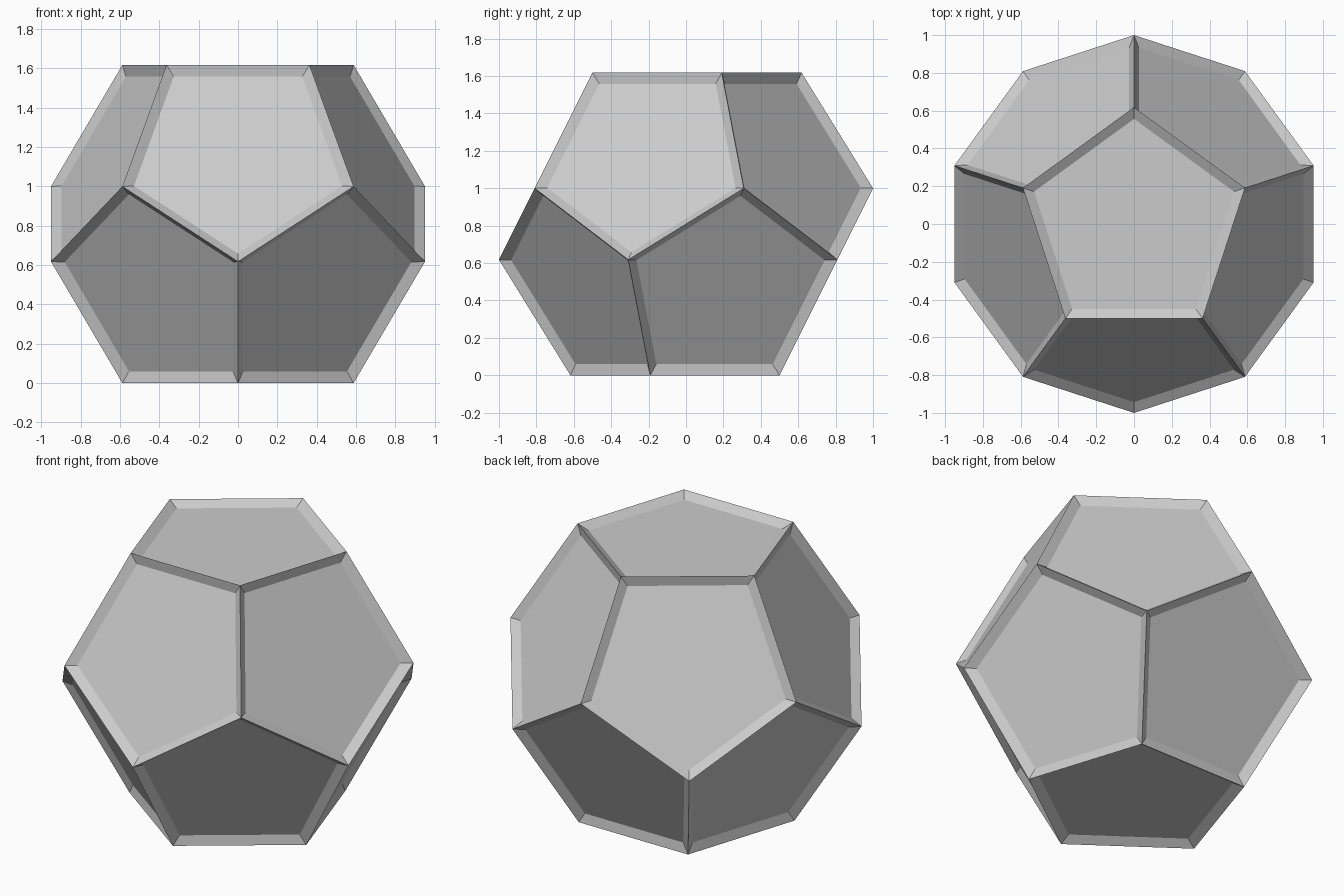
import bpy, bmesh, math

if "Cube" in bpy.data.objects:
    bpy.data.objects.remove(bpy.data.objects["Cube"])

PHI = (1 + math.sqrt(5)) / 2

bm = bmesh.new()

# Four rings of five corners: radius, height, start angle
rings = [(1 / PHI, 0, -90), (1, 1 / PHI, -90), (1, 1, 90), (1 / PHI, PHI, 90)]
for radius, z, start in rings:
    for k in range(5):
        a = math.radians(start + 72 * k)
        bm.verts.new((radius * math.cos(a), radius * math.sin(a), z))

# Hull, then merge triangles into twelve pentagons
bmesh.ops.convex_hull(bm, input=bm.verts[:])
bmesh.ops.dissolve_limit(bm, angle_limit=math.radians(2),
                         verts=bm.verts[:], edges=bm.edges[:])
bmesh.ops.recalc_face_normals(bm, faces=bm.faces[:])
bm.normal_update()

# Sunken panel with a sloping rim on every face
bmesh.ops.inset_individual(bm, faces=bm.faces[:], thickness=0.05,
                           depth=-0.033, use_even_offset=True)
bm.normal_update()

mesh = bpy.data.meshes.new("panelled_dodecahedron")
bm.to_mesh(mesh)
bm.free()
obj = bpy.data.objects.new("panelled_dodecahedron", mesh)
bpy.context.collection.objects.link(obj)
